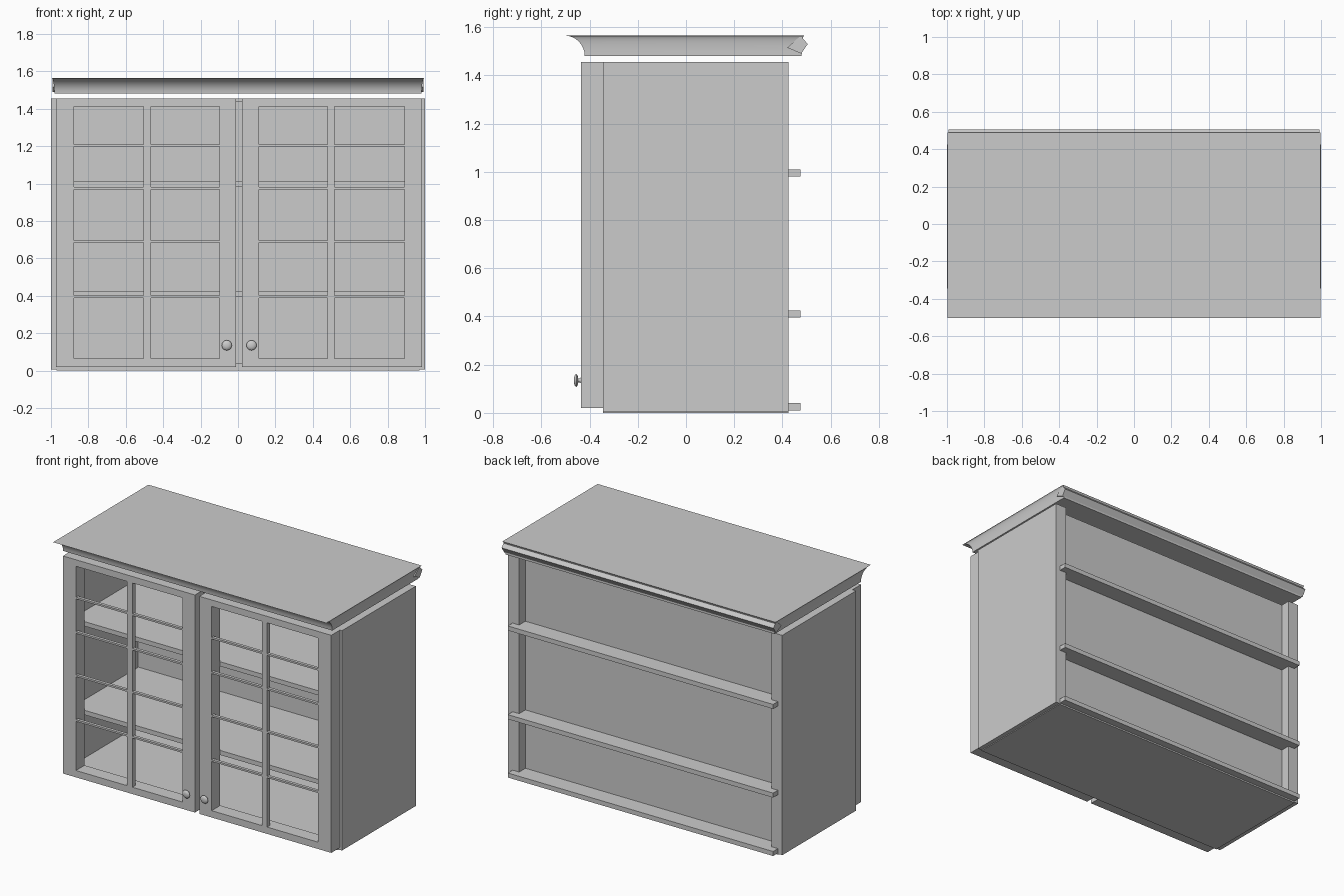
import bpy, bmesh, math

if "Cube" in bpy.data.objects:
    bpy.data.objects.remove(bpy.data.objects["Cube"])

def box(name, x0, x1, y0, y1, z0, z1):
    bm = bmesh.new()
    bmesh.ops.create_cube(bm, size=1)
    for v in bm.verts:
        v.co.x = x1 if v.co.x > 0 else x0
        v.co.y = y1 if v.co.y > 0 else y0
        v.co.z = z1 if v.co.z > 0 else z0
    return finish(name, bm)

def finish(name, bm):
    bmesh.ops.recalc_face_normals(bm, faces=bm.faces)
    me = bpy.data.meshes.new(name)
    bm.to_mesh(me)
    bm.free()
    ob = bpy.data.objects.new(name, me)
    bpy.context.collection.objects.link(ob)
    return ob

def smooth(ob, angle=40):
    bpy.ops.object.select_all(action='DESELECT')
    ob.select_set(True)
    bpy.context.view_layer.objects.active = ob
    bpy.ops.object.shade_smooth_by_angle(angle=math.radians(angle))

def loft(name, rings):
    """Skin a stack of equal-sized rings and cap both ends."""
    bm = bmesh.new()
    vs = [[bm.verts.new(p) for p in r] for r in rings]
    n = len(rings[0])
    for a, b in zip(vs, vs[1:]):
        for i in range(n):
            j = (i + 1) % n
            bm.faces.new((a[i], a[j], b[j], b[i]))
    bm.faces.new(vs[0])
    bm.faces.new(vs[-1])
    return finish(name, bm)

# Carcass: sides, rear stiles, back, bottom and top
for s, side in ((-1, "left"), (1, "right")):
    a, b = sorted((s * 0.97, s * 1.0))
    box(side + "_side_panel", a, b, -0.345, 0.425, 0.005, 1.455)
    a, b = sorted((s * 0.92, s * 0.97))
    box(side + "_rear_stile", a, b, 0.36, 0.425, 0.035, 1.455)
box("back_panel", -0.97, 0.97, 0.345, 0.36, 0.02, 1.455)
box("bottom_panel", -0.97, 0.97, -0.345, 0.425, 0.0, 0.02)
box("top_panel", -0.97, 0.97, -0.345, 0.36, 1.435, 1.455)

# Shelves run out past the back
for i, z in enumerate((0.01, 0.395, 0.98)):
    box("shelf_%d" % (i + 1), -0.968, 0.968, -0.34, 0.475, z, z + 0.03)

# Doors: the right one mirrors the left about the gap between them
MID = 0.006
def door_box(name, s, x0, x1, y0, y1, z0, z1):
    if s > 0:
        x0, x1 = 2 * MID - x1, 2 * MID - x0
    box(name, x0, x1, y0, y1, z0, z1)

F, B = -0.435, -0.345
for s, side in ((-1, "left"), (1, "right")):
    door_box(side + "_door_outer_stile", s, -0.973, -0.878, F, B, 0.02, 1.455)
    door_box(side + "_door_inner_stile", s, -0.10, -0.01, F, B, 0.02, 1.455)
    door_box(side + "_door_bottom_rail", s, -0.878, -0.10, F, B, 0.02, 0.065)
    door_box(side + "_door_top_rail", s, -0.878, -0.10, F, B, 1.412, 1.455)
    door_box(side + "_door_mullion", s, -0.505, -0.466, F, F + 0.03, 0.065, 1.412)
    for i, z in enumerate((0.395, 0.69, 0.975, 1.203)):
        door_box("%s_door_bar_%d" % (side, i + 1), s, -0.878, -0.10,
                 F, F + 0.02, z - 0.006, z + 0.006)
    # Turned knob
    prof = [(0.012, 0.0), (0.008, 0.006), (0.008, 0.012), (0.022, 0.015),
            (0.027, 0.02), (0.022, 0.026), (0.01, 0.03)]
    cx = MID + s * 0.066
    rings = [[(cx + r * math.cos(t * math.tau / 20), F - d,
               0.135 + r * math.sin(t * math.tau / 20)) for t in range(20)]
             for r, d in prof]
    smooth(loft(side + "_knob", rings))

# Crown: cove flaring mostly towards the front
rings = []
for i in range(9):
    a = i / 8 * math.pi / 2
    out, up = 1 - math.cos(a), math.sin(a)
    z = 1.48 + 0.085 * up
    x, yf, yb = 0.982 + 0.015 * out, -0.42 - 0.083 * out, 0.48 + 0.01 * out
    rings.append([(-x, yf, z), (x, yf, z), (x, yb, z), (-x, yb, z)])
smooth(loft("crown_moulding", rings))

# Tilted moulding strip along the back of the crown
section = [(0.42, 1.515), (0.475, 1.564), (0.505, 1.53), (0.478, 1.49)]
loft("rear_crown_strip", [[(x, y, z) for y, z in section] for x in (-0.992, 0.992)])
